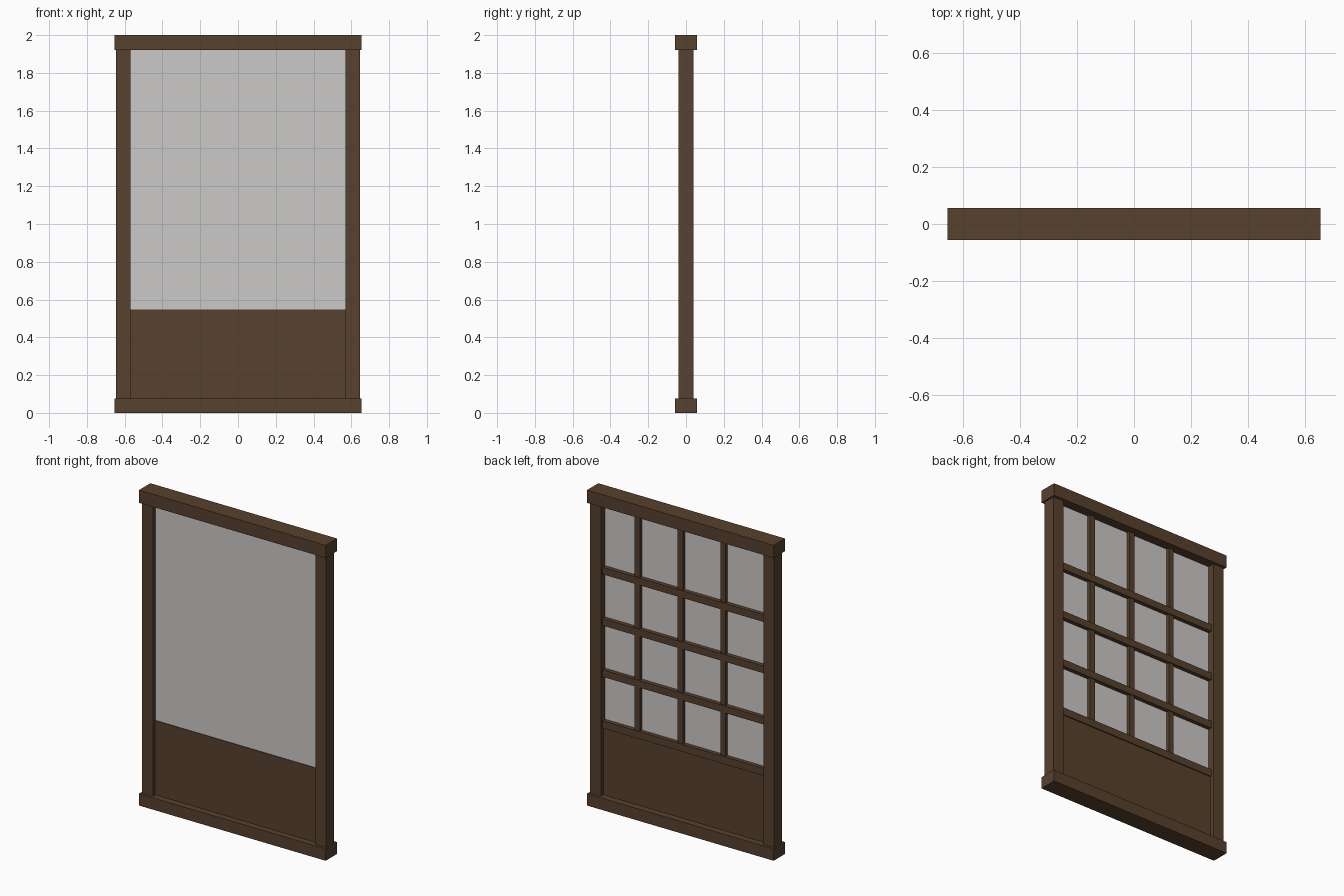
import bpy

if "Cube" in bpy.data.objects:
    bpy.data.objects.remove(bpy.data.objects["Cube"])


def material(name, rgb):
    m = bpy.data.materials.new(name)
    m.diffuse_color = (*rgb, 1.0)
    m.use_nodes = True
    m.node_tree.nodes["Principled BSDF"].inputs["Base Color"].default_value = m.diffuse_color
    return m


WOOD = material("dark_brown_wood", (0.095, 0.052, 0.026))
PAPER = material("pale_grey_paper", (0.60, 0.59, 0.575))


def box(name, x, y, z, mat):
    """Box from (min, max) ranges on each axis."""
    bpy.ops.mesh.primitive_cube_add(size=1)
    ob = bpy.context.object
    ob.name = name
    ob.location = [(a + b) / 2 for a, b in (x, y, z)]
    ob.scale = [b - a for a, b in (x, y, z)]
    bpy.ops.object.transform_apply(location=True, rotation=False, scale=True)
    ob.data.materials.append(mat)
    return ob


INNER = 0.57          # inner edge of the posts
RAIL_TOP = 1.92       # underside of the head rail
SILL_TOP = 0.075

# Head rail and sill
box("head_rail", (-0.655, 0.655), (-0.057, 0.057), (RAIL_TOP, 2.0), WOOD)
box("sill", (-0.655, 0.655), (-0.057, 0.057), (0, SILL_TOP), WOOD)

# Side posts
for side, name in ((-1, "left_post"), (1, "right_post")):
    xs = sorted((side * INNER, side * 0.645))
    box(name, xs, (-0.04, 0.04), (SILL_TOP, RAIL_TOP), WOOD)

# Lower wooden panel and the rail above it
box("lower_panel", (-INNER, INNER), (-0.016, 0.015), (SILL_TOP, 0.50), WOOD)
box("middle_rail", (-INNER, INNER), (-0.018, 0.022), (0.50, 0.547), WOOD)

# Paper screen in front of the lattice
box("paper_screen", (-INNER, INNER), (-0.014, -0.004), (0.547, RAIL_TOP), PAPER)

# Lattice on the back: evenly stepped from the left post and middle rail
for i in range(1, 4):
    x = -INNER + 0.30 * i
    box(f"vertical_bar_{i}", (x - 0.0185, x + 0.0185), (-0.006, 0.016),
        (0.54, RAIL_TOP), WOOD)
    z = 0.523 + 0.325 * i
    box(f"horizontal_bar_{i}", (-INNER, INNER), (-0.006, 0.022),
        (z - 0.0225, z + 0.0225), WOOD)
